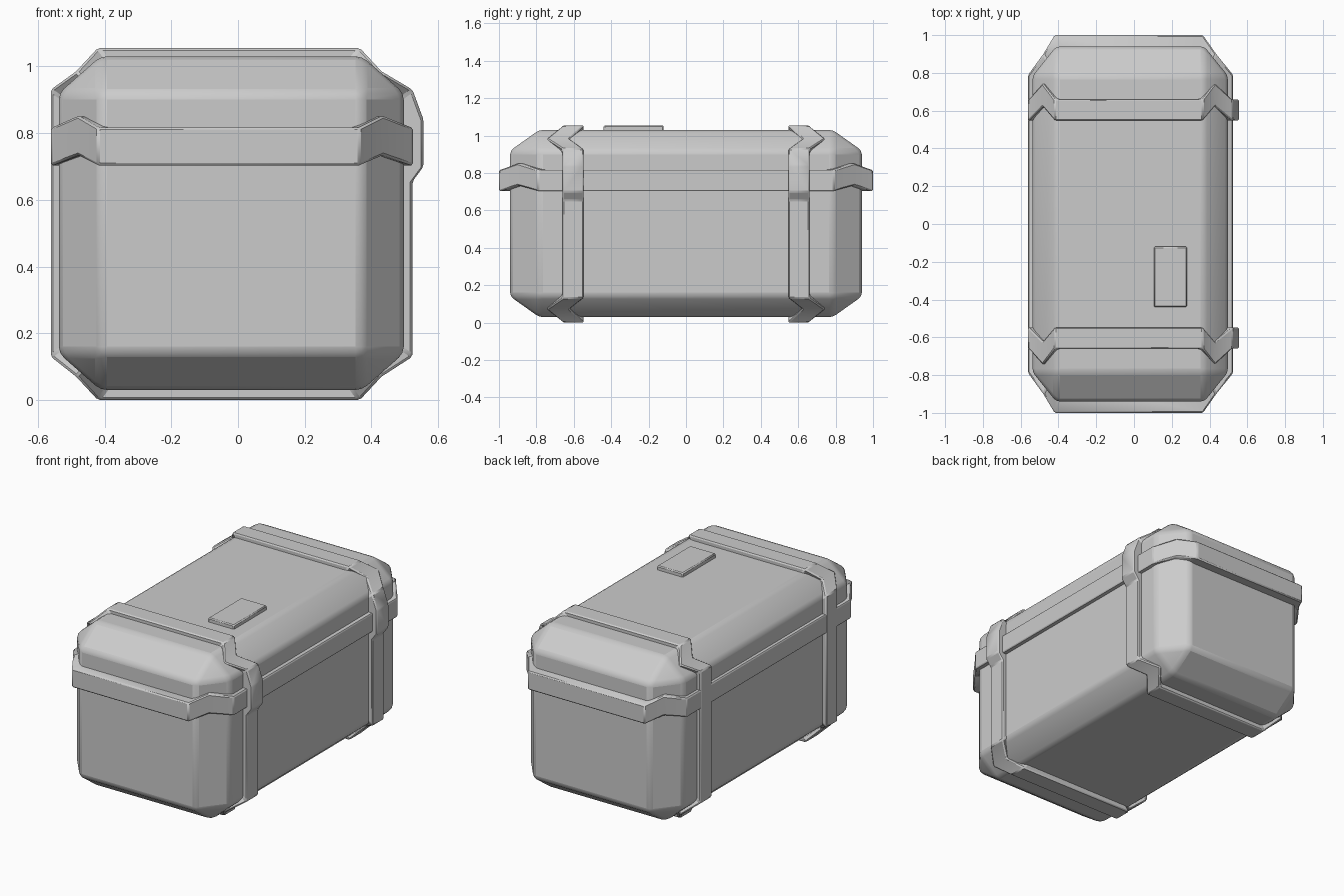
import bpy, bmesh
from mathutils import Vector

if "Cube" in bpy.data.objects:
    bpy.data.objects.remove(bpy.data.objects["Cube"])

CX = -0.02  # body centre in x


def finish(bm, name, bevel, segments, angle=0.35):
    bmesh.ops.recalc_face_normals(bm, faces=bm.faces)
    mesh = bpy.data.meshes.new(name)
    bm.to_mesh(mesh)
    bm.free()
    ob = bpy.data.objects.new(name, mesh)
    bpy.context.collection.objects.link(ob)
    mod = ob.modifiers.new("Bevel", 'BEVEL')
    mod.width, mod.segments = bevel, segments
    mod.limit_method, mod.angle_limit = 'ANGLE', angle
    bpy.ops.object.select_all(action='DESELECT')
    bpy.context.view_layer.objects.active = ob
    ob.select_set(True)
    bpy.ops.object.shade_smooth_by_angle(angle=0.55)
    return ob


def ring(name, stations, centre, place):
    """Closed strap: stations are (u, v, low edge, high edge) on the outside."""
    bm = bmesh.new()
    rows = []
    for u, v, lo, hi in stations:
        iu = centre[0] + (u - centre[0]) * 0.85
        iv = centre[1] + (v - centre[1]) * 0.85
        rows.append([bm.verts.new(place(*p)) for p in
                     ((u, v, lo), (u, v, hi), (iu, iv, hi), (iu, iv, lo))])
    for i, a in enumerate(rows):
        b = rows[(i + 1) % len(rows)]
        for k in range(4):
            bm.faces.new((a[k], b[k], b[(k + 1) % 4], a[(k + 1) % 4]))
    return finish(bm, name, 0.007, 1)


# chamfered chest: hull of the six inset box faces
half, inset = Vector((0.517, 0.94, 0.5)), Vector((0.125, 0.155, 0.11))
bm = bmesh.new()
for axis in range(3):
    for sx in (-1, 1):
        for sy in (-1, 1):
            for sz in (-1, 1):
                s = (sx, sy, sz)
                p = [s[i] * (half[i] - (0 if i == axis else inset[i])) for i in range(3)]
                bm.verts.new((p[0] + CX, p[1], p[2] + 0.53))
bmesh.ops.convex_hull(bm, input=bm.verts)
bmesh.ops.dissolve_limit(bm, angle_limit=0.01, verts=bm.verts, edges=bm.edges)
finish(bm, "chest_body", 0.02, 2)

# horizontal rim band, kinked upward at the four corners
quarter = [(0.365, 1.0, 0), (0.435, 0.90, 1), (0.524, 0.79, 0)]
left = [(-0.56, 0.79, 0), (-0.48, 0.90, 1), (-0.42, 1.0, 0)]
path = quarter + [(x, -y, k) for x, y, k in reversed(quarter)]
path += [(x, -y, k) for x, y, k in reversed(left)] + left
ring("rim_band", [(x, y, 0.703 + 0.03 * k, 0.817 + 0.035 * k) for x, y, k in path],
     (CX, 0), lambda u, v, w: (u, v, w))

# vertical straps, kinked outward at the corners, bulging into a latch on the right
strap = [(0.365, 1.055, 0), (0.43, 0.985, 1), (0.523, 0.93, 0),
         (0.556, 0.84, 0), (0.556, 0.70, 0), (0.523, 0.655, 0),
         (0.523, 0.13, 0), (0.43, 0.07, 1), (0.365, 0.0, 0),
         (-0.42, 0.0, 0), (-0.485, 0.07, 1), (-0.561, 0.13, 0),
         (-0.561, 0.93, 0), (-0.485, 0.985, 1), (-0.42, 1.055, 0)]
for side, name in ((-1, "front_strap"), (1, "back_strap")):
    ring(name, [(x, z, 0.547 + 0.075 * k, 0.66 + 0.085 * k) for x, z, k in strap],
         (CX, 0.53), lambda u, v, w: (u, side * w, v))

# small plate on the lid
bm = bmesh.new()
bmesh.ops.create_cube(bm, size=1)
bmesh.ops.scale(bm, vec=(0.175, 0.32, 0.04), verts=bm.verts)
bmesh.ops.translate(bm, vec=(0.193, -0.28, 1.035), verts=bm.verts)
finish(bm, "lid_plate", 0.006, 1)
